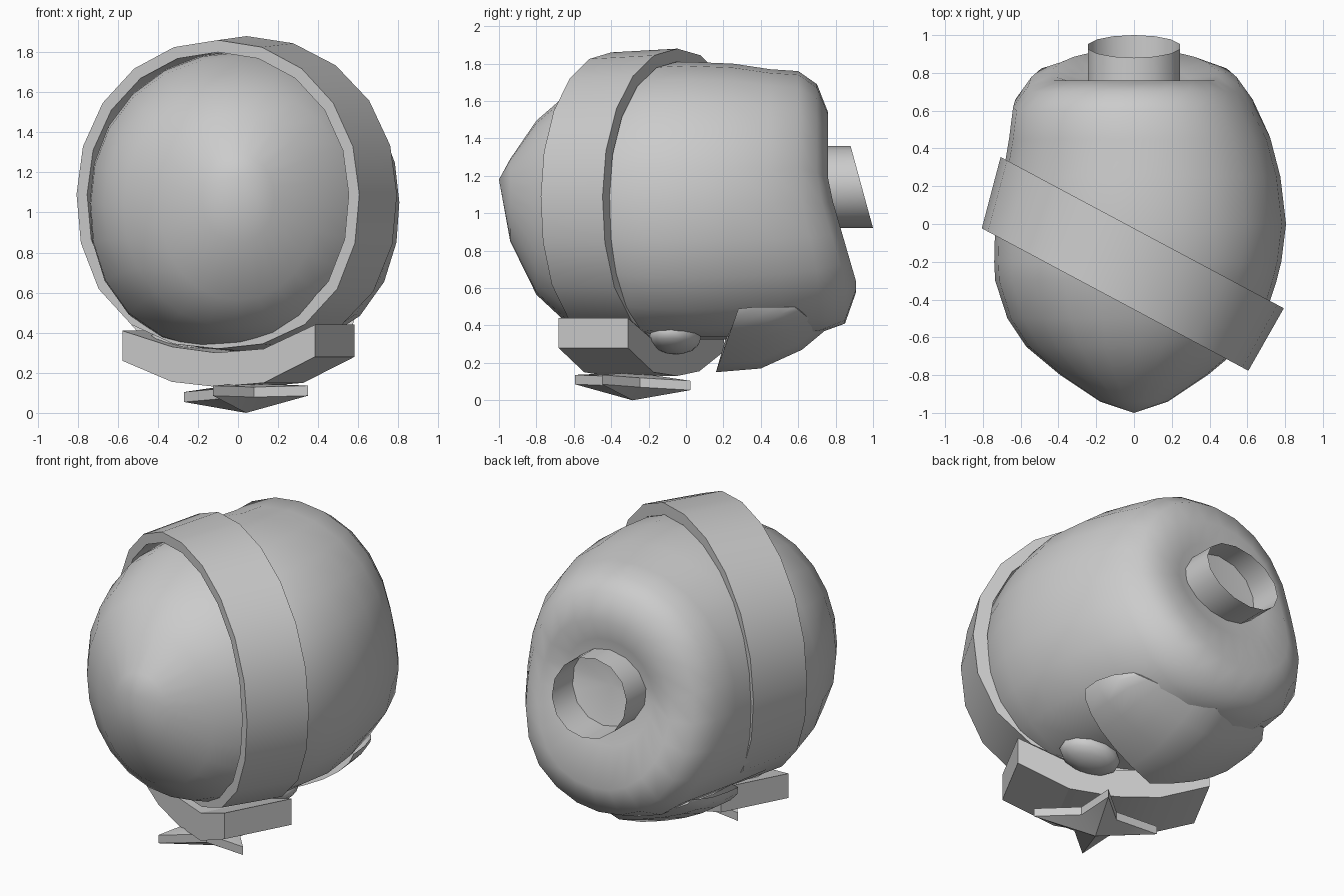
import bpy, bmesh
from math import sin, cos, pi, radians, copysign

if "Cube" in bpy.data.objects:
    bpy.data.objects.remove(bpy.data.objects["Cube"])

UX, UY = 0.882, -0.471          # direction along the slanted headband
NX, NY = 0.471, 0.882           # direction across the headband


def band_point(u, n, z):
    return (u * UX + n * NX, u * UY + n * NY, z)


def rounded(a, upper, lower):
    """Unit super-ellipse point, fuller than a circle for exponents above 2."""
    s, c = sin(a), cos(a)
    e = upper if c > 0 else lower
    r = (abs(s) ** e + abs(c) ** e) ** (-1 / e)
    return s * r, c * r


def make(name, bm, angle=40):
    bmesh.ops.remove_doubles(bm, verts=bm.verts, dist=0.0005)
    bmesh.ops.recalc_face_normals(bm, faces=bm.faces)
    me = bpy.data.meshes.new(name)
    bm.to_mesh(me)
    bm.free()
    ob = bpy.data.objects.new(name, me)
    bpy.context.collection.objects.link(ob)
    me.shade_smooth()
    me.set_sharp_from_angle(angle=radians(angle))
    return ob


def loft(name, rows, closed=True, wrap=False, caps=False, angle=40):
    """Skin a list of equally long point rows."""
    bm = bmesh.new()
    vs = [[bm.verts.new(p) for p in r] for r in rows]
    n = len(rows[0])
    if wrap:
        vs.append(vs[0])
    for a, b in zip(vs, vs[1:]):
        for i in range(n if closed else n - 1):
            j = (i + 1) % n
            bm.faces.new((a[i], a[j], b[j], b[i]))
    if caps:
        bm.faces.new(vs[0])
        bm.faces.new(vs[-1])
    return make(name, bm, angle)


# Head: egg lying along y, with a slanted dished back
sections = [  # y, centre x, centre z, x radius, z radius
    (-1.0, 0, 1.18, 0.0, 0.0), (-.94, 0, 1.07, .18, .22), (-.80, 0, 1.03, .39, .465),
    (-.65, 0, 1.025, .57, .60), (-.50, .01, 1.035, .68, .67), (-.30, .01, 1.045, .745, .735),
    (-.20, .02, 1.05, .76, .75), (0, .035, 1.05, .77, .76), (.25, .04, 1.05, .735, .75),
    (.45, .03, 1.05, .69, .72), (.60, 0, 1.06, .64, .70), (.70, 0, 1.05, .56, .64),
    (.76, 0, 1.06, .44, .48), (.74, 0, 1.12, .30, .30), (.72, 0, 1.14, 0.0, 0.0)]
SIDES = 24
rows = []
for y, xc, zc, rx, rz in sections:
    row = []
    for i in range(SIDES):
        px, pz = rounded(2 * pi * i / SIDES, 2.1, 2.35 if -.4 < y < .65 else 2.1)
        x, z = xc + rx * px, zc + rz * pz
        w = min(1, max(0, (y - .3) / .4))
        if -.21 < y < .65:                  # shallow face recess
            z = max(z, .325 + .25 * x * x)
        row.append((x, y + w * min(.15, max(0, .29 * (1.15 - z))), z))
    rows.append(row)
loft("head", rows, angle=60)

# Neck socket: open tube with a slanted end
neck = [(.25 * sin(2 * pi * i / 14), 1.14 + .22 * cos(2 * pi * i / 14)) for i in range(14)]
loft("neck_socket", [[(x, .72, z) for x, z in neck],
                     [(x, .88 + (1.36 - z) * .273, z) for x, z in neck]])

# Headband: slanted ring around the head
rows = []
for k in range(20):
    px, pz = rounded(2 * pi * k / 20, 2.05, 2.3)
    rows.append([band_point(c + r * px, n, 1.09 + rz * pz)
                 for n, c, r, rz in ((-.40, .10, .80, .77), (-.02, .06, .85, .79),
                                     (-.02, .06, .77, .72), (-.40, .10, .74, .71))])
loft("headband", rows, wrap=True, angle=35)

# Brow plate: thick bent bar on the face side of the headband
plate = [(-.43, .26, .41), (-.15, .155, .33), (.10, .13, .30), (.37, .15, .32), (.66, .28, .44)]
rows = [[band_point(u, -.42, lo), band_point(u, 0, lo),
         band_point(u, 0, hi), band_point(u, -.42, hi)] for u, lo, hi in plate]
loft("brow_plate", rows, caps=True, angle=15)

# Star ornament: four points with a pyramid front
bm = bmesh.new()
cu, cn = .17, -.233
low, top = [], []
for i in range(8):
    r = .35 if i % 2 == 0 else .14
    du, dn = r * cos(i * pi / 4), r * sin(i * pi / 4)
    z = .07 + .045 * du - .045 * dn
    low.append(bm.verts.new(band_point(cu + du, cn + dn, z)))
    top.append(bm.verts.new(band_point(cu + du, cn + dn, z + .05)))
tip = bm.verts.new(band_point(cu, cn, 0))
back = bm.verts.new(band_point(cu, cn, .15))
for i in range(8):
    j = (i + 1) % 8
    bm.faces.new((low[i], low[j], top[j], top[i]))
    bm.faces.new((low[i], tip, low[j]))
    bm.faces.new((top[i], top[j], back))
make("star_ornament", bm, 30)

# Lower face mask: pointed shell with a lip along its upper edge
strips = [  # half width, side y, middle y, side z, middle z
    (.48, .30, .22, .52, .36), (.57, .28, .16, .49, .15), (.57, .38, .40, .50, .17),
    (.54, .49, .62, .50, .27), (.47, .58, .74, .50, .37), (.38, .56, .70, .56, .46)]
rows = []
for w, ys, ym, zs, zm in strips:
    row = []
    for k in range(13):
        a = -pi / 2 + pi * k / 12
        c = .55 * cos(a) + .45 * (1 - abs(sin(a)))
        row.append((w * sin(a) + .02, ys + (ym - ys) * c, zs + (zm - zs) * c))
    rows.append(row)
loft("face_mask", rows, closed=False, angle=45)

# Eyes: flattened ellipsoids
for side, label in ((1, "right"), (-1, "left")):
    bm = bmesh.new()
    bmesh.ops.create_uvsphere(bm, u_segments=12, v_segments=8, radius=1)
    for v in bm.verts:
        x, y, z = v.co
        v.co = (side * (.27 + .17 * x), -.06 + .14 * y - .02 * x, .335 + .085 * z + .03 * x)
    make("eye_" + label, bm, 60)
